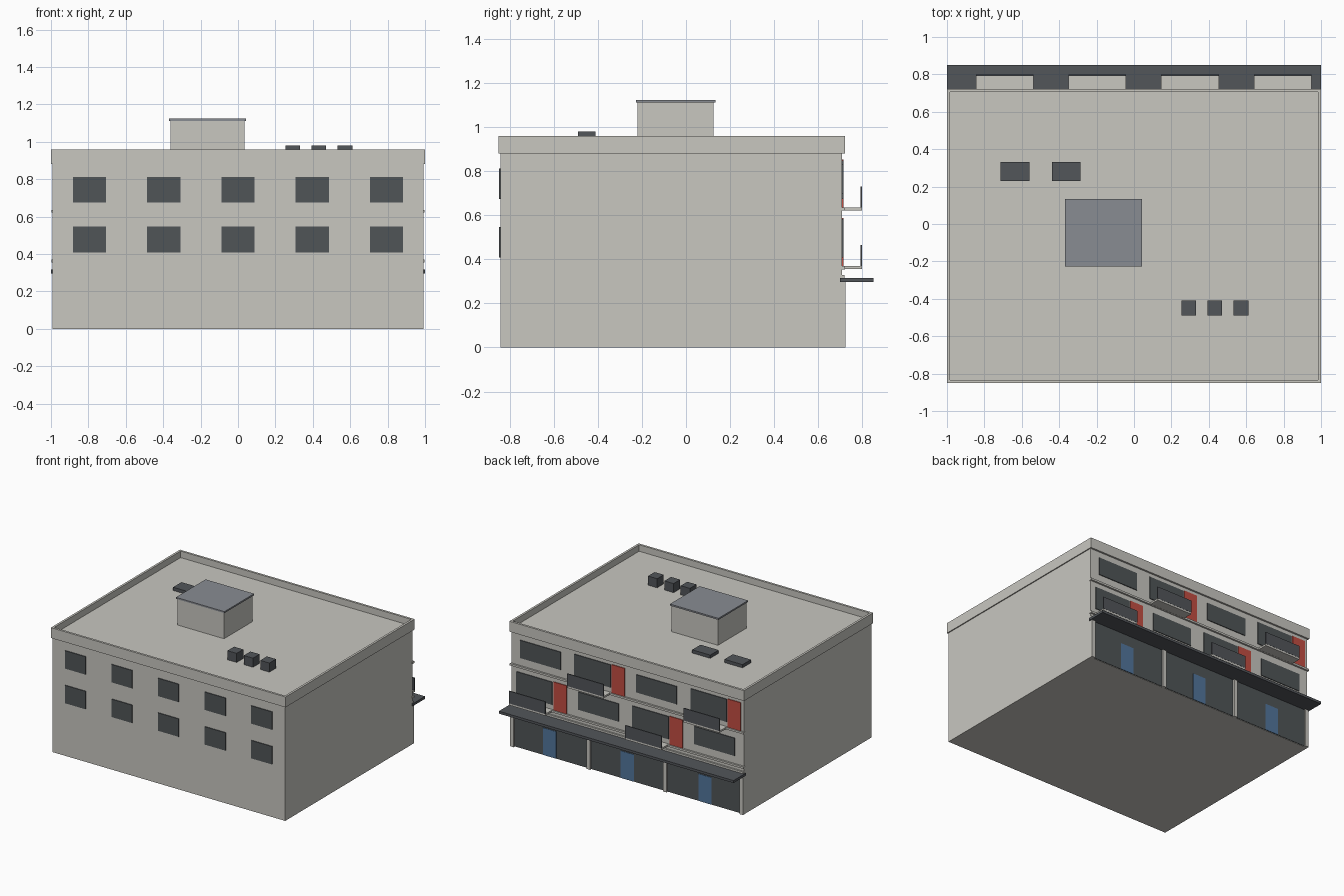
import bpy
import bmesh
from mathutils import Vector

if "Cube" in bpy.data.objects:
    bpy.data.objects.remove(bpy.data.objects["Cube"], do_unlink=True)


def material(name, r, g, b):
    m = bpy.data.materials.new(name)
    m.use_nodes = True
    m.diffuse_color = (r, g, b, 1)
    bsdf = next(n for n in m.node_tree.nodes if n.type == "BSDF_PRINCIPLED")
    bsdf.inputs["Base Color"].default_value = (r, g, b, 1)
    bsdf.inputs["Roughness"].default_value = 0.8
    return m


WALL = material("warm_grey_wall", 0.58, 0.57, 0.53)
GLASS = material("dark_window", 0.08, 0.09, 0.095)
METAL = material("dark_metal", 0.085, 0.092, 0.102)
SLATE = material("slate_roof", 0.25, 0.265, 0.29)
RED = material("red_door", 0.54, 0.075, 0.055)
BLUE = material("blue_door", 0.085, 0.18, 0.33)


def box_mesh(x, y, z):
    bm = bmesh.new()
    bmesh.ops.create_cube(bm, size=1)
    for v in bm.verts:
        v.co = Vector([lo if c < 0 else hi for c, (lo, hi) in zip(v.co, (x, y, z))])
    return bm


def finish(name, bm, mat):
    mesh = bpy.data.meshes.new(name)
    bm.to_mesh(mesh)
    bm.free()
    mesh.materials.append(mat)
    obj = bpy.data.objects.new(name, mesh)
    bpy.context.collection.objects.link(obj)
    return obj


def box(name, x, y, z, mat):
    return finish(name, box_mesh(x, y, z), mat)


def around(c, width):
    return (c - width / 2, c + width / 2)


# Main block
BACK = 0.708
SIDE = 0.992
box("main_block", (-SIDE, SIDE), (-0.842, BACK), (0, 0.89), WALL)

# Flat roof sunk inside a parapet
bm = box_mesh((-1, 1), (-0.85, 0.722), (0.88, 0.96))
top = max(bm.faces, key=lambda f: f.calc_center_median().z)
bmesh.ops.inset_region(bm, faces=[top], thickness=0.024)
sunk = bmesh.ops.extrude_discrete_faces(bm, faces=[top])["faces"]
bmesh.ops.translate(bm, verts=sunk[0].verts, vec=(0, 0, -0.05))
finish("roof_and_parapet", bm, WALL)

# Stair housing with its lid
box("stair_housing", (-0.36, 0.035), (-0.22, 0.125), (0.91, 1.112), WALL)
box("stair_housing_lid", (-0.37, 0.043), (-0.227, 0.134), (1.112, 1.124), SLATE)

# Roof vents and skylights
for cx in (0.293, 0.432, 0.572):
    box("roof_vent", around(cx, 0.078), (-0.49, -0.41), (0.91, 0.98), METAL)
for cx in (-0.637, -0.362):
    box("roof_hatch", around(cx, 0.154), (0.23, 0.332), (0.91, 0.935), METAL)

# Front windows
for z in ((0.675, 0.813), (0.408, 0.546)):
    for i in range(-2, 3):
        box("front_window", around(i * 0.397, 0.177), (-0.848, -0.84), z, GLASS)

# Rear storeys: ledge, then plain bays alternating with balcony bays
BAY = 0.495
for floor, balcony_bays in ((0.37, (0, 2)), (0.636, (1, 3))):
    box("floor_ledge", (-0.997, 0.997), (0.7, 0.722), (floor - 0.015, floor), WALL)
    for bay in range(4):
        c = (1.5 - bay) * BAY
        if bay not in balcony_bays:
            box("rear_window", around(c, 0.345), (0.7, 0.714),
                (floor + 0.06, floor + 0.197), GLASS)
            continue
        span = around(c + 0.052, 0.308)
        door_edge = span[0] - 0.01
        box("balcony_window", span, (0.7, 0.714), (floor + 0.038, floor + 0.213), GLASS)
        box("balcony_door", (door_edge - 0.112, door_edge), (0.7, 0.714),
            (floor, floor + 0.218), RED)
        box("balcony_slab", span, (0.7, 0.798), (floor - 0.014, floor), WALL)
        box("balcony_panel", span, (0.791, 0.799), (floor, floor + 0.095), METAL)

# Shop floor: glazing, doors, piers, beam and canopy
box("shop_glazing", (-0.98, 0.98), (0.7, 0.712), (0.003, 0.3), GLASS)
for i in range(-1, 2):
    box("shop_door", around(i * 0.662, 0.112), (0.7, 0.715), (0.003, 0.212), BLUE)
for i in (-1.5, -0.5, 0.5, 1.5):
    box("shop_pier", around(i * 0.651, 0.03), (0.7, 0.724), (0, 0.3), WALL)
box("shop_beam", (-SIDE, SIDE), (0.7, 0.72), (0.31, 0.33), WALL)
box("shop_canopy", (-1, 1), (0.7, 0.85), (0.297, 0.316), METAL)
